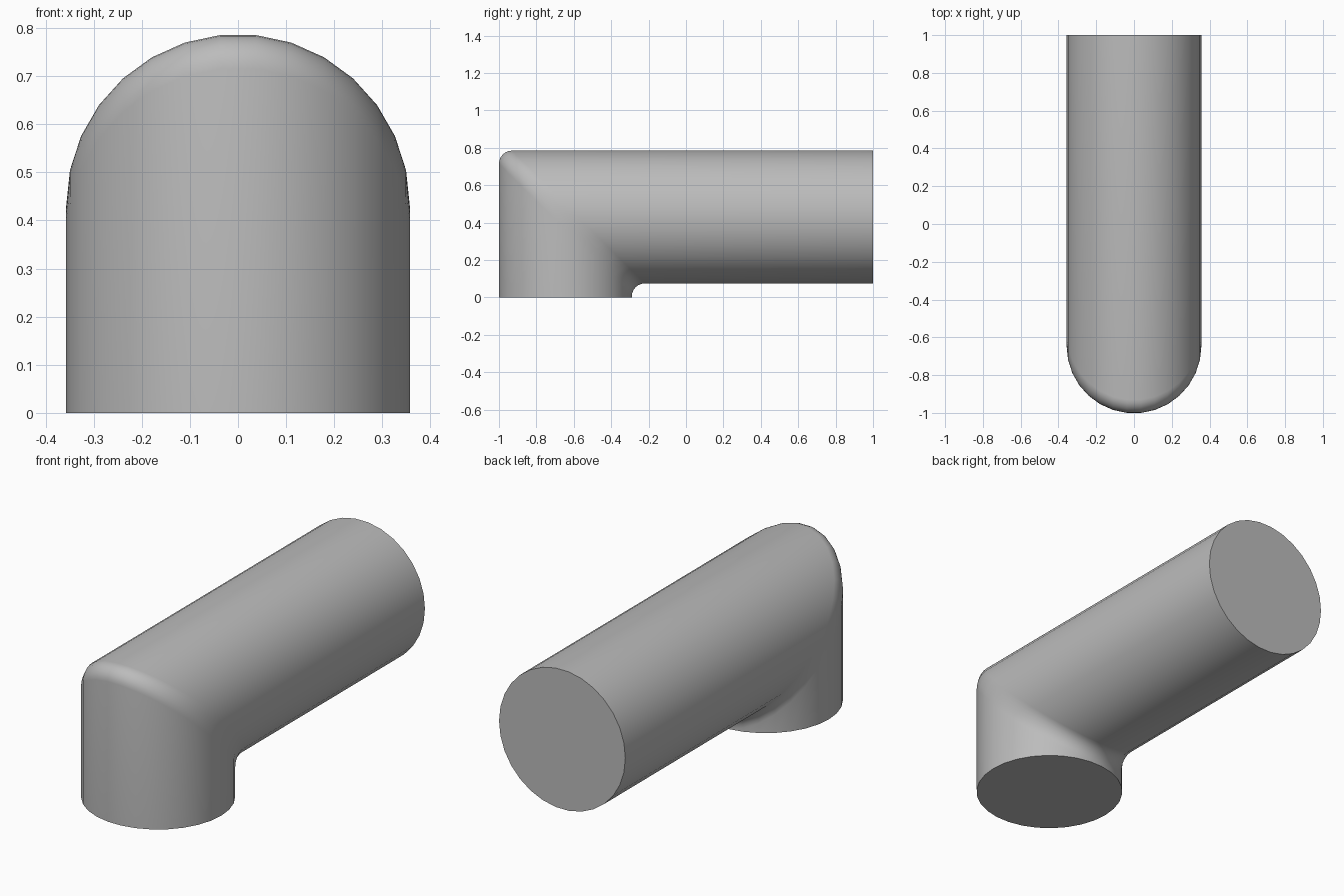
import bpy, bmesh
from math import sin, cos, pi, radians

cube = bpy.data.objects.get("Cube")
if cube:
    bpy.data.objects.remove(cube, do_unlink=True)

SIDES = 30
RADIUS = 0.357
POST_Y = -0.645      # axis of the upright leg
BEAM_Z = 0.43        # axis of the horizontal leg
FILLET = 0.07        # rounding of the mitred corner
STEPS = 6

grey = bpy.data.materials.new("plain grey")
grey.use_nodes = True
colour = (0.5, 0.5, 0.5, 1)
grey.diffuse_color = colour
grey.node_tree.nodes["Principled BSDF"].inputs["Base Color"].default_value = colour

bm = bmesh.new()


def ring(place):
    """One loop of vertices; place maps the forward offset to (y, z)."""
    verts = []
    for i in range(SIDES):
        a = 2 * pi * i / SIDES
        y, z = place(RADIUS * sin(a))
        verts.append(bm.verts.new((RADIUS * cos(a), y, z)))
    return verts


def corner_ring(t):
    """Mitre loop shifted along the fillet arc."""
    dy = FILLET * (1 - cos(t))
    dz = FILLET * (sin(t) - 1)
    return ring(lambda s: (POST_Y + s + dy, max(BEAM_Z - s + dz, 0.004)))


# Foot, rounded mitre, far end
rings = [ring(lambda s: (POST_Y + s, 0))]
rings += [corner_ring(radians(90) * k / STEPS) for k in range(STEPS + 1)]
rings.append(ring(lambda s: (1, BEAM_Z - s)))

for low, high in zip(rings, rings[1:]):
    for i in range(SIDES):
        j = (i + 1) % SIDES
        bm.faces.new((low[i], low[j], high[j], high[i]))

# Flat end caps
bm.faces.new(rings[0])
bm.faces.new(rings[-1])
bmesh.ops.recalc_face_normals(bm, faces=bm.faces)

mesh = bpy.data.meshes.new("elbow_pipe")
bm.to_mesh(mesh)
bm.free()
mesh.materials.append(grey)
pipe = bpy.data.objects.new("elbow_pipe", mesh)
bpy.context.collection.objects.link(pipe)

# Smooth walls, crisp cap rims
bpy.context.view_layer.objects.active = pipe
pipe.select_set(True)
bpy.ops.object.shade_smooth_by_angle(angle=radians(35))
